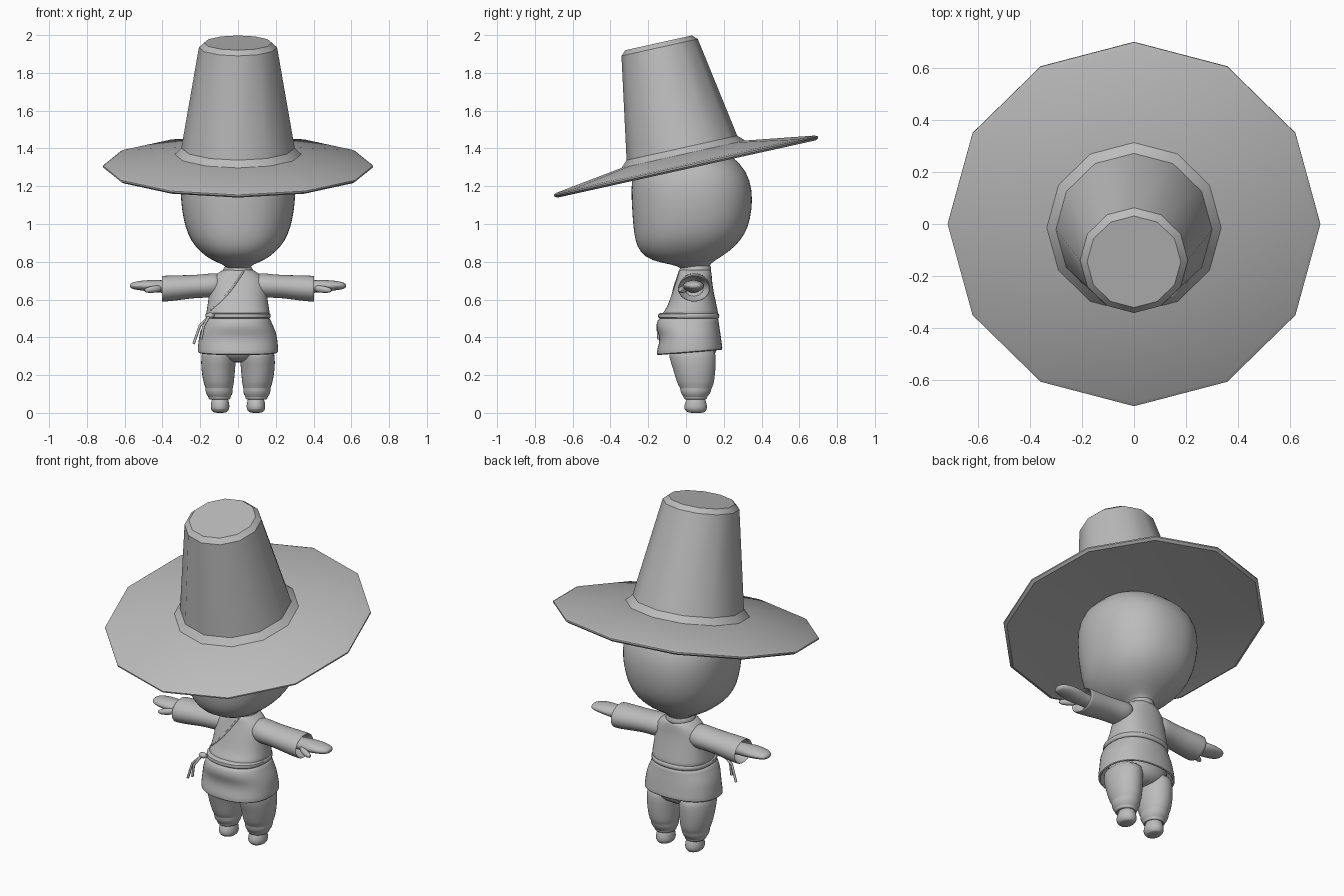
import bpy, bmesh, math
from mathutils import Matrix, Vector

clay = bpy.data.materials.new("plain_grey")
clay.diffuse_color = (0.5, 0.5, 0.5, 1)


def finish(name, bm, angle=40, subsurf=0):
    bmesh.ops.recalc_face_normals(bm, faces=bm.faces)
    mesh = bpy.data.meshes.new(name)
    bm.to_mesh(mesh)
    bm.free()
    ob = bpy.data.objects.new(name, mesh)
    bpy.context.collection.objects.link(ob)
    mesh.materials.append(clay)
    if subsurf:
        ob.modifiers.new("smooth", 'SUBSURF').levels = subsurf
    bpy.ops.object.select_all(action='DESELECT')
    ob.select_set(True)
    bpy.context.view_layer.objects.active = ob
    bpy.ops.object.shade_smooth_by_angle(angle=math.radians(angle))
    return ob


def loft(name, rings, n=24, power=2.0, axis='Z', cap=(True, True), shift=None,
         angle=40, subsurf=1):
    """Rings are (station, centre_u, centre_v, half_u, half_v); axis X uses u=y, v=z."""
    bm = bmesh.new()
    loops = []
    for s, cu, cv, ru, rv in rings:
        loop = []
        for i in range(n):
            a = 2 * math.pi * i / n
            c, d = math.cos(a), math.sin(a)
            u = cu + ru * math.copysign(abs(c) ** (2 / power), c)
            v = cv + rv * math.copysign(abs(d) ** (2 / power), d)
            p = Vector((u, v, s)) if axis == 'Z' else Vector((s, u, v))
            loop.append(bm.verts.new(shift(p) if shift else p))
        loops.append(loop)
    for a, b in zip(loops, loops[1:]):
        for i in range(n):
            j = (i + 1) % n
            bm.faces.new((a[i], a[j], b[j], b[i]))
    if cap[0]:
        bm.faces.new(loops[0][::-1])
    if cap[1]:
        bm.faces.new(loops[-1])
    return finish(name, bm, angle, subsurf)


def zrings(table):
    """(z, half_width, y_front, y_back) -> loft rings centred on x."""
    return [(z, 0, (f + b) / 2, w, (b - f) / 2) for z, w, f, b in table]


def tube(name, points, radius):
    cu = bpy.data.curves.new(name, 'CURVE')
    cu.dimensions = '3D'
    cu.bevel_depth, cu.bevel_resolution, cu.use_fill_caps = radius, 2, True
    sp = cu.splines.new('POLY')
    sp.points.add(len(points) - 1)
    for p, co in zip(sp.points, points):
        p.co = (*co, 1)
    cu.materials.append(clay)
    ob = bpy.data.objects.new(name, cu)
    bpy.context.collection.objects.link(ob)
    return ob


# Twelve-sided hat, tilted back to front
hat = loft("hat", [(h, 0, 0, r, r) for h, r in (
    (0.035, 0.30), (-0.014, 0.70), (-0.004, 0.716), (0.004, 0.716), (0.012, 0.70),
    (0.066, 0.335), (0.10, 0.30), (0.645, 0.207), (0.67, 0.18))],
    n=12, angle=31, subsurf=0)
hat.matrix_world = Matrix.Translation((0, 0, 1.305)) @ Matrix.Rotation(math.radians(12.5), 4, 'X')

# Head with a flattish face, tapering into the neck
loft("head", zrings([
    (0.72, 0.055, -0.01, 0.11), (0.765, 0.055, -0.01, 0.115), (0.787, 0.08, -0.08, 0.13),
    (0.805, 0.135, -0.185, 0.15), (0.85, 0.20, -0.245, 0.225), (0.91, 0.25, -0.27, 0.29),
    (0.98, 0.28, -0.28, 0.33), (1.08, 0.30, -0.287, 0.352), (1.18, 0.307, -0.292, 0.352),
    (1.28, 0.295, -0.285, 0.325), (1.37, 0.235, -0.25, 0.24), (1.42, 0.14, -0.17, 0.12),
    (1.435, 0.03, -0.06, 0.01)]), n=32, power=2.25)

# Jacket body
TORSO = [(0.50, 0.168, -0.135, 0.172), (0.53, 0.170, -0.125, 0.172), (0.56, 0.164, -0.10, 0.165),
         (0.62, 0.155, -0.08, 0.152), (0.68, 0.15, -0.06, 0.14), (0.72, 0.135, -0.045, 0.138),
         (0.745, 0.10, -0.04, 0.135), (0.765, 0.07, -0.035, 0.13)]
loft("jacket", zrings(TORSO), power=2.3)
loft("collar", zrings([(0.735, 0.085, -0.04, 0.135), (0.76, 0.08, -0.038, 0.135),
                       (0.782, 0.068, -0.02, 0.13), (0.782, 0.058, -0.012, 0.12),
                       (0.75, 0.055, -0.01, 0.11)]))


def chest_y(x, z):
    for (z0, w0, f0, b0), (z1, w1, f1, b1) in zip(TORSO, TORSO[1:]):
        if z0 <= z <= z1:
            t = (z - z0) / (z1 - z0)
            w, f, b = (p + t * (q - p) for p, q in ((w0, w1), (f0, f1), (b0, b1)))
            k = max(0, 1 - min(1, abs(x) / w) ** 2.3) ** (1 / 2.3)
            return (f + b) / 2 - k * (b - f) / 2


# Diagonal lapel edge across the chest
lapel = []
for i in range(13):
    t = i / 12
    x, z = 0.03 - 0.175 * t, 0.75 - 0.205 * t - 0.02 * math.sin(math.pi * t)
    lapel.append((x, chest_y(x, z) + 0.002, z))
tube("lapel", lapel, 0.005)

# Waist sash
loft("sash", zrings([(0.495, 0.168, -0.14, 0.172), (0.503, 0.174, -0.15, 0.178),
                     (0.525, 0.174, -0.15, 0.178), (0.533, 0.167, -0.135, 0.172)]), power=2.3)


# Skirt with an open hem, lower at the front, and draped folds
def drape(p):
    t = (0.5 - p.z) / 0.2
    front = max(0, -p.y) / 0.15
    dip = 0.045 * t * (0.5 - p.y / 0.4)
    return Vector((p.x, p.y - 0.010 * front * math.sin(t * 10), p.z - dip * 0.9))


loft("skirt", zrings([
    (0.507, 0.168, -0.14, 0.17), (0.495, 0.172, -0.148, 0.173), (0.47, 0.185, -0.15, 0.176),
    (0.445, 0.197, -0.15, 0.18), (0.42, 0.206, -0.15, 0.184), (0.39, 0.211, -0.15, 0.188),
    (0.36, 0.214, -0.148, 0.192), (0.335, 0.217, -0.148, 0.196), (0.332, 0.205, -0.137, 0.184),
    (0.36, 0.19, -0.125, 0.175), (0.42, 0.17, -0.11, 0.16)]), power=2.3, shift=drape)

# Hips bridging the legs under the skirt
loft("hips", zrings([(0.265, 0.05, -0.02, 0.10), (0.285, 0.13, -0.07, 0.14),
                     (0.32, 0.185, -0.10, 0.165), (0.42, 0.185, -0.11, 0.165)]))

# Knot and hanging ribbons on the wearer's right
bm = bmesh.new()
bmesh.ops.create_uvsphere(bm, u_segments=12, v_segments=8, radius=0.02,
                          matrix=Matrix.Translation((-0.148, -0.115, 0.515)) @ Matrix.Diagonal((1.2, 0.9, 0.8, 1)))
finish("knot", bm)
for k, (x, y, z) in enumerate(((-0.235, -0.13, 0.365), (-0.195, -0.145, 0.39))):
    tube(f"ribbon_{k + 1}", [(-0.15, -0.12, 0.515), ((x - 0.17) / 2, y - 0.005, 0.46), (x, y, z)], 0.007)

for side, label in ((1, "left"), (-1, "right")):
    # Sleeve with an open cuff
    loft(f"{label}_sleeve", [(side * x, y, z, ry, rz) for x, y, z, ry, rz in (
        (0.08, 0.045, 0.68, 0.07, 0.055), (0.13, 0.045, 0.675, 0.08, 0.067),
        (0.18, 0.043, 0.672, 0.078, 0.062), (0.25, 0.042, 0.668, 0.078, 0.062),
        (0.32, 0.042, 0.662, 0.082, 0.067), (0.40, 0.042, 0.657, 0.086, 0.070),
        (0.405, 0.042, 0.657, 0.082, 0.066), (0.40, 0.042, 0.657, 0.076, 0.06),
        (0.33, 0.042, 0.66, 0.06, 0.05))], axis='X')
    # Mitten hand and thumb
    loft(f"{label}_hand", [(side * x, y, z, ry, rz) for x, y, z, ry, rz in (
        (0.30, 0.04, 0.665, 0.045, 0.035), (0.39, 0.04, 0.668, 0.042, 0.034),
        (0.44, 0.04, 0.671, 0.055, 0.034), (0.49, 0.04, 0.674, 0.058, 0.029),
        (0.54, 0.042, 0.674, 0.05, 0.023), (0.565, 0.044, 0.673, 0.034, 0.016),
        (0.572, 0.044, 0.673, 0.012, 0.006))], n=16, axis='X')
    loft(f"{label}_thumb", [(side * x, y, z, r, r) for x, y, z, r in (
        (0.40, 0.01, 0.66, 0.018), (0.44, -0.015, 0.655, 0.02),
        (0.48, -0.03, 0.65, 0.017), (0.497, -0.034, 0.649, 0.006))], n=12, axis='X')
    # Baggy trouser leg gathered at the ankle
    loft(f"{label}_trouser", [(z, side * x, (f + b) / 2, w, (b - f) / 2) for z, x, w, f, b in (
        (0.36, 0.10, 0.09, -0.10, 0.155), (0.29, 0.103, 0.094, -0.09, 0.16),
        (0.23, 0.105, 0.09, -0.068, 0.157), (0.18, 0.103, 0.084, -0.055, 0.152),
        (0.145, 0.101, 0.078, -0.042, 0.145), (0.13, 0.10, 0.071, -0.03, 0.135),
        (0.118, 0.10, 0.074, -0.032, 0.135), (0.095, 0.099, 0.068, -0.022, 0.122),
        (0.085, 0.098, 0.058, -0.012, 0.112), (0.076, 0.098, 0.059, -0.012, 0.112),
        (0.068, 0.097, 0.05, -0.005, 0.105), (0.08, 0.097, 0.04, 0.01, 0.09))])
    # Rounded foot
    loft(f"{label}_foot", [(z, side * 0.095, (f + b) / 2, w, (b - f) / 2) for z, w, f, b in (
        (0.0, 0.018, 0.025, 0.085), (0.003, 0.038, 0.006, 0.10), (0.02, 0.05, -0.01, 0.112),
        (0.04, 0.05, -0.01, 0.112), (0.06, 0.046, -0.002, 0.106), (0.09, 0.04, 0.01, 0.095))])
